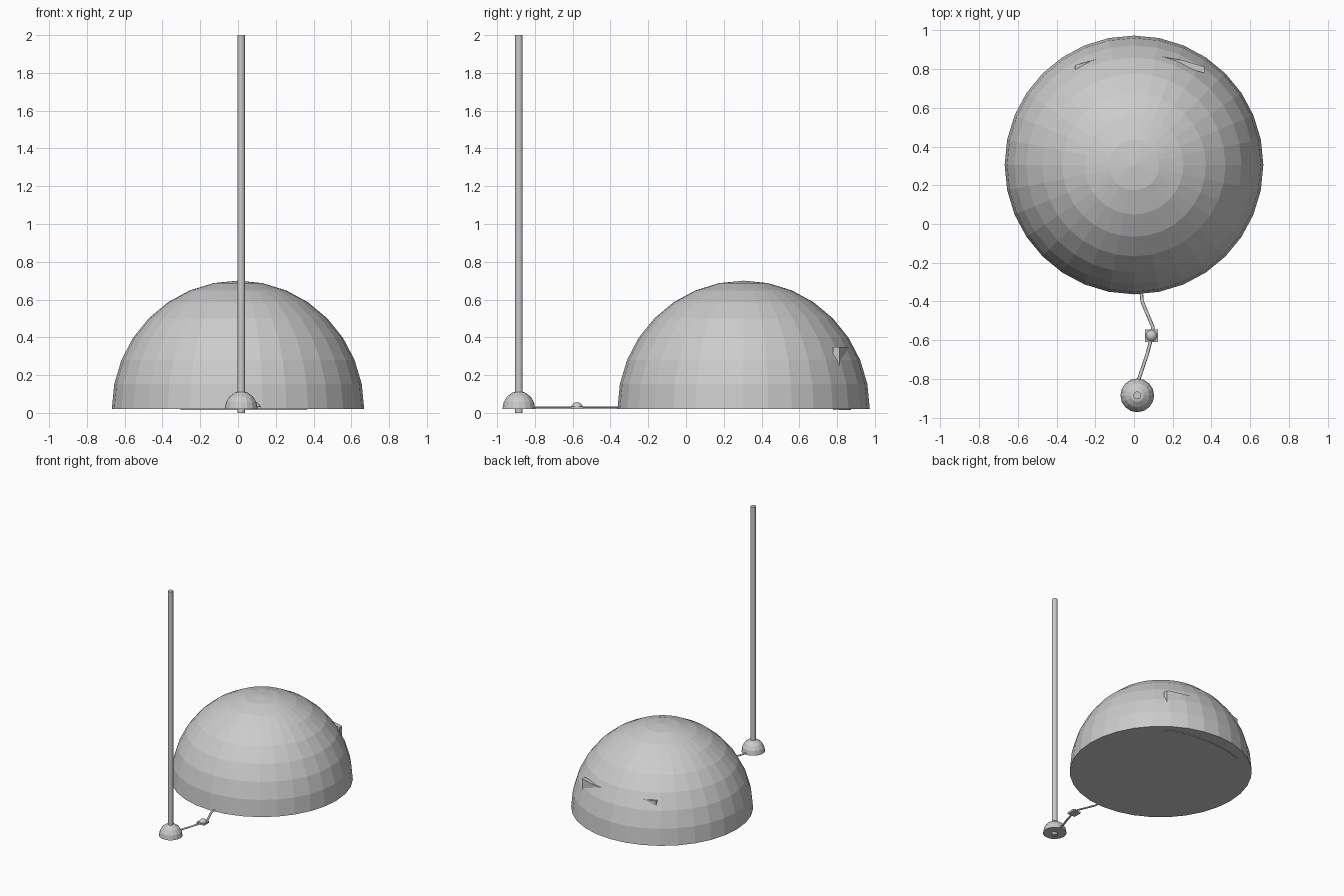
import bpy, bmesh, math

if "Cube" in bpy.data.objects:
    bpy.data.objects.remove(bpy.data.objects["Cube"])


def finish(name, bm):
    bmesh.ops.recalc_face_normals(bm, faces=bm.faces[:])
    me = bpy.data.meshes.new(name)
    bm.to_mesh(me)
    bm.free()
    ob = bpy.data.objects.new(name, me)
    bpy.context.collection.objects.link(ob)
    return ob


def half_dome(name, x, y, z, radius, height, segs, rings, closed=True):
    """Upper half of a UV sphere, optionally with a flat underside."""
    bm = bmesh.new()
    bmesh.ops.create_uvsphere(bm, u_segments=segs, v_segments=rings, radius=1)
    low = [v for v in bm.verts if v.co.z < -1e-4]
    bmesh.ops.delete(bm, geom=low, context='VERTS')
    if closed:
        bmesh.ops.holes_fill(bm, edges=[e for e in bm.edges if e.is_boundary], sides=0)
    bmesh.ops.scale(bm, vec=(radius, radius, height), verts=bm.verts[:])
    bmesh.ops.translate(bm, vec=(x, y, z), verts=bm.verts[:])
    return finish(name, bm)


def cord(name, points):
    """Thin, slightly flattened cable lying near the ground."""
    cu = bpy.data.curves.new(name, 'CURVE')
    cu.dimensions = '3D'
    cu.bevel_depth = 0.009
    cu.bevel_resolution = 1
    cu.use_fill_caps = True
    sp = cu.splines.new('POLY')
    sp.points.add(len(points) - 1)
    for p, (x, y) in zip(sp.points, points):
        p.co = (x, y, 0, 1)
    ob = bpy.data.objects.new(name, cu)
    ob.location.z = 0.029
    ob.scale.z = 0.6
    bpy.context.collection.objects.link(ob)


# Large dome body
half_dome("dome", 0, 0.305, 0.02, 0.668, 0.68, 32, 16)

# Pole and its domed foot
PX, PY = 0.017, -0.885
half_dome("pole_foot", PX, PY, 0.02, 0.087, 0.095, 16, 8)
bm = bmesh.new()
bmesh.ops.create_cone(bm, cap_ends=True, segments=16, radius1=0.02, radius2=0.02, depth=2)
bmesh.ops.translate(bm, vec=(PX, PY, 1), verts=bm.verts[:])
finish("pole", bm)

# Cord connector: square plate with a small button dome
bm = bmesh.new()
bmesh.ops.create_cube(bm, size=1)
bmesh.ops.scale(bm, vec=(0.066, 0.066, 0.014), verts=bm.verts[:])
bmesh.ops.translate(bm, vec=(0.09, -0.577, 0.028), verts=bm.verts[:])
finish("connector_plate", bm)
half_dome("connector_button", 0.09, -0.577, 0.025, 0.031, 0.032, 16, 8)

# Two cord lengths, foot to connector and connector to dome
cord("cord_front", [(0.02, -0.82), (0.035, -0.77), (0.066, -0.68), (0.09, -0.59)])
cord("cord_back", [(0.095, -0.57), (0.097, -0.53), (0.067, -0.46), (0.042, -0.40), (0.036, -0.34)])

# Curved panel inside the dome whose upper corners poke through the back
bm = bmesh.new()
cols = []
n = 6
for i in range(n + 1):
    t = i / n * 2 - 1
    x = 0.03 + 0.335 * t
    back = 0.873 - 0.057 * t * t - 0.004 * t
    cols.append([bm.verts.new((x, y, z)) for y, z in
                 ((back, 0.016), (back, 0.35), (back - 0.033, 0.35), (back - 0.033, 0.016))])
for a, b in zip(cols, cols[1:]):
    for k in range(4):
        m = (k + 1) % 4
        bm.faces.new((a[k], a[m], b[m], b[k]))
bm.faces.new(cols[0])
bm.faces.new(cols[-1])
finish("back_panel", bm)
